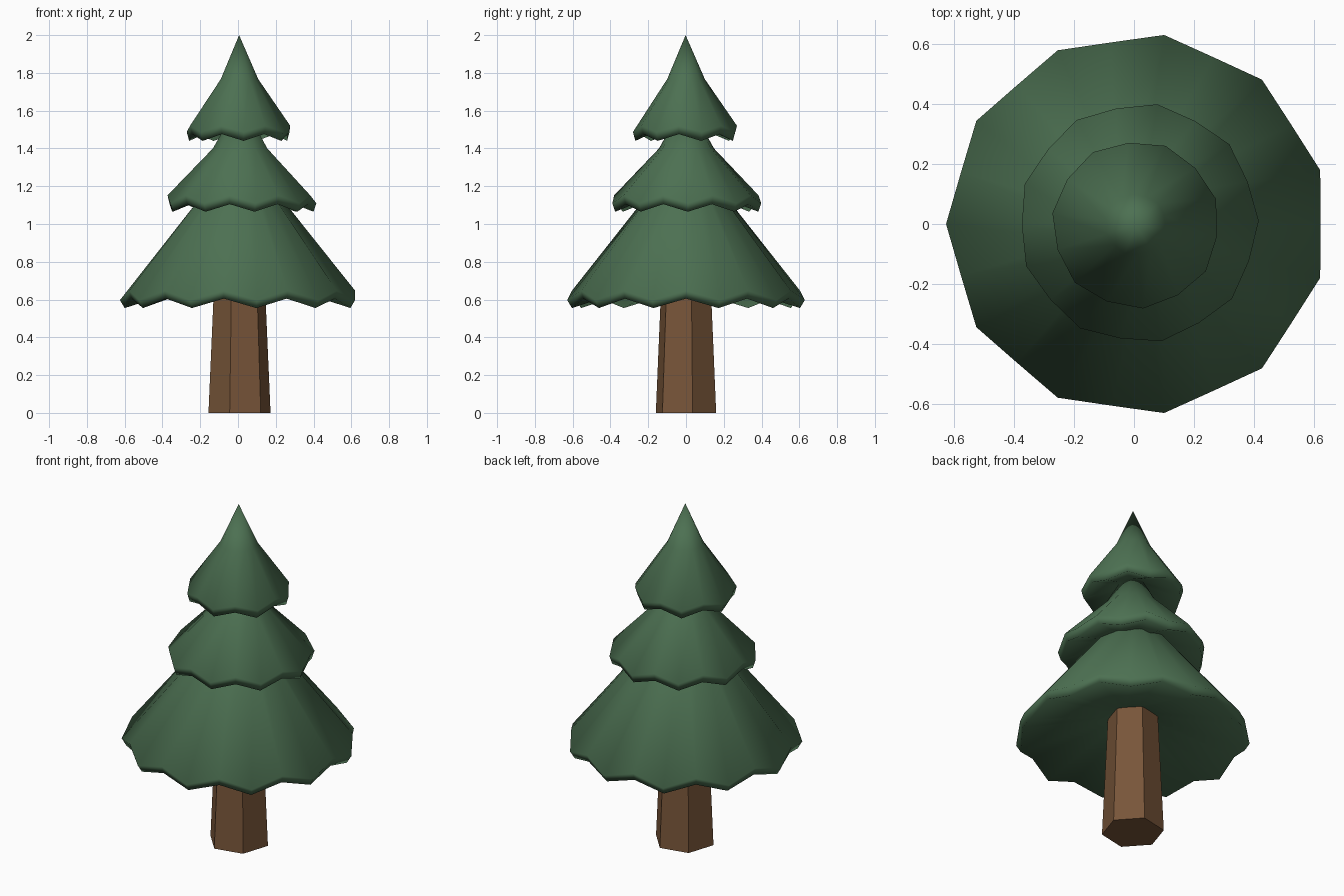
import bpy, bmesh, math
from mathutils import Vector

if "Cube" in bpy.data.objects:
    bpy.data.objects.remove(bpy.data.objects["Cube"])


def material(name, rgb):
    m = bpy.data.materials.new(name)
    m.diffuse_color = (*rgb, 1)
    m.use_nodes = True
    m.node_tree.nodes["Principled BSDF"].inputs["Base Color"].default_value = m.diffuse_color
    return m


GREEN = material("needle green", (0.073, 0.163, 0.084))
BROWN = material("bark brown", (0.188, 0.092, 0.041))


def lathe(name, centre, count, start, rings, bottom, top, mat, smooth):
    """Stack rings of (tip radius, tip z, notch radius, notch z), capped by centre points."""
    bm = bmesh.new()
    loops = []
    for ring in rings:
        loop = []
        for i in range(count):
            r, z = ring[0:2] if i % 2 == 0 or len(ring) == 2 else ring[2:4]
            a = math.radians(start) + math.tau * i / count
            loop.append(bm.verts.new((centre[0] + r * math.cos(a),
                                      centre[1] + r * math.sin(a), z)))
        loops.append(loop)
    low = bm.verts.new((*centre, bottom))
    high = bm.verts.new((*centre, top))
    for i in range(count):
        j = (i + 1) % count
        for a, b in zip(loops, loops[1:]):
            bm.faces.new((a[i], a[j], b[j], b[i]))
        bm.faces.new((low, loops[0][j], loops[0][i]))
        bm.faces.new((high, loops[-1][i], loops[-1][j]))
    bmesh.ops.recalc_face_normals(bm, faces=bm.faces)
    for f in bm.faces:
        f.smooth = smooth
    me = bpy.data.meshes.new(name)
    bm.to_mesh(me)
    bm.free()
    me.materials.append(mat)
    ob = bpy.data.objects.new(name, me)
    bpy.context.collection.objects.link(ob)
    return ob


# Tapered six-sided trunk
lathe("trunk", (0.008, 0), 6, 12, [(0.168, 0), (0.13, 0.85)], 0, 0.85, BROWN, False)

# Foliage tiers: underside ring, lower lip, outer rim, shoulder, then apex
lathe("lower_foliage", (0.01, 0), 22, 180,
      [(0.13, 0.71), (0.61, 0.555, 0.597, 0.605), (0.635, 0.597, 0.61, 0.647),
       (0.165, 1.18, 0.185, 1.18)], 0.725, 1.38, GREEN, True)
lathe("middle_foliage", (0.015, 0.003), 18, 1,
      [(0.12, 1.17), (0.385, 1.065, 0.376, 1.105), (0.4, 1.11, 0.388, 1.152),
       (0.14, 1.40, 0.148, 1.40)], 1.18, 1.66, GREEN, True)
lathe("top_foliage", (0.006, -0.002), 14, -85,
      [(0.08, 1.53), (0.267, 1.44, 0.26, 1.476), (0.28, 1.487, 0.273, 1.52),
       (0.098, 1.767, 0.102, 1.767)], 1.54, 2.0, GREEN, True)
